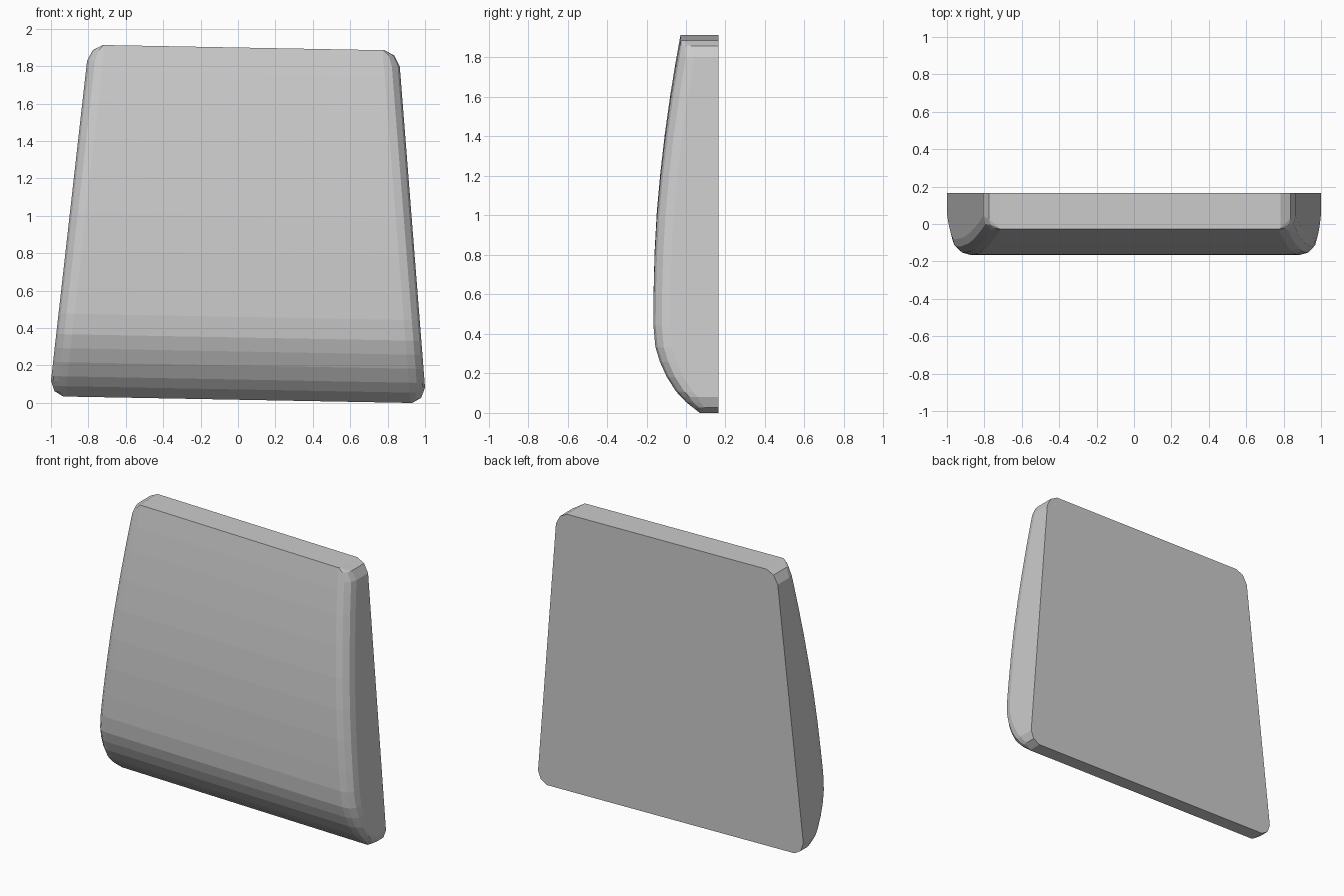
import bpy, bmesh, math

if "Cube" in bpy.data.objects:
    bpy.data.objects.remove(bpy.data.objects["Cube"])

BACK = 0.165      # y of the flat back
R = 0.085         # rounding of the front side edges
SHEAR = 0.0185    # the ends slope slightly down to the right

# Side profile: height, front y
PROFILE = [(0.017, 0.07), (0.072, 0.0), (0.125, -0.05), (0.2, -0.098),
           (0.275, -0.132), (0.35, -0.155), (0.46, -0.165), (0.6, -0.164),
           (0.8, -0.159), (1.0, -0.148), (1.2, -0.130), (1.4, -0.107),
           (1.6, -0.079), (1.76, -0.053), (1.9, -0.028)]

# Rounded outline corners: height, inset from the tapered side
CORNERS = [(0.017, 0.075), (0.045, 0.025), (0.1, 0.0),
           (1.815, 0.0), (1.873, 0.025), (1.9, 0.075)]


def interp(table, s):
    for (a, va), (b, vb) in zip(table, table[1:]):
        if s <= b:
            return va + (vb - va) * (s - a) / (b - a)
    return table[-1][1]


def section(s):
    """Cross-section ring at height s, from back left round the front to back right."""
    t = (s - 0.1) / 1.715
    left, right = -1 + 0.193 * t, 1 - 0.135 * t
    inset, front = interp(CORNERS, s), interp(PROFILE, s)
    r = R - inset
    halves = []
    for side, sign in ((left, 1), (right, -1)):
        pts = [(side + sign * inset, BACK)]
        for i in range(4):
            a = math.radians(30 * i)
            pts.append((side + sign * (inset + r * (1 - math.cos(a))),
                        front + r * (1 - math.sin(a))))
        halves.append(pts)
    ring = halves[0] + halves[1][::-1]
    return [(x, y, s - SHEAR * x) for x, y in ring]


# Pad: loft of the sections, closed at both ends
bm = bmesh.new()
heights = sorted({s for s, _ in PROFILE + CORNERS})
rings = [[bm.verts.new(p) for p in section(s)] for s in heights]
n = len(rings[0])
for low, high in zip(rings, rings[1:]):
    for i in range(n - 1):
        bm.faces.new((low[i], low[i + 1], high[i + 1], high[i]))
bm.faces.new(rings[0])
bm.faces.new(rings[-1])

# Single flat back
bm.faces.new([r[0] for r in rings] + [r[-1] for r in reversed(rings)])
bmesh.ops.recalc_face_normals(bm, faces=bm.faces)

mesh = bpy.data.meshes.new("cushion_pad")
bm.to_mesh(mesh)
bm.free()
pad = bpy.data.objects.new("cushion_pad", mesh)
bpy.context.collection.objects.link(pad)
